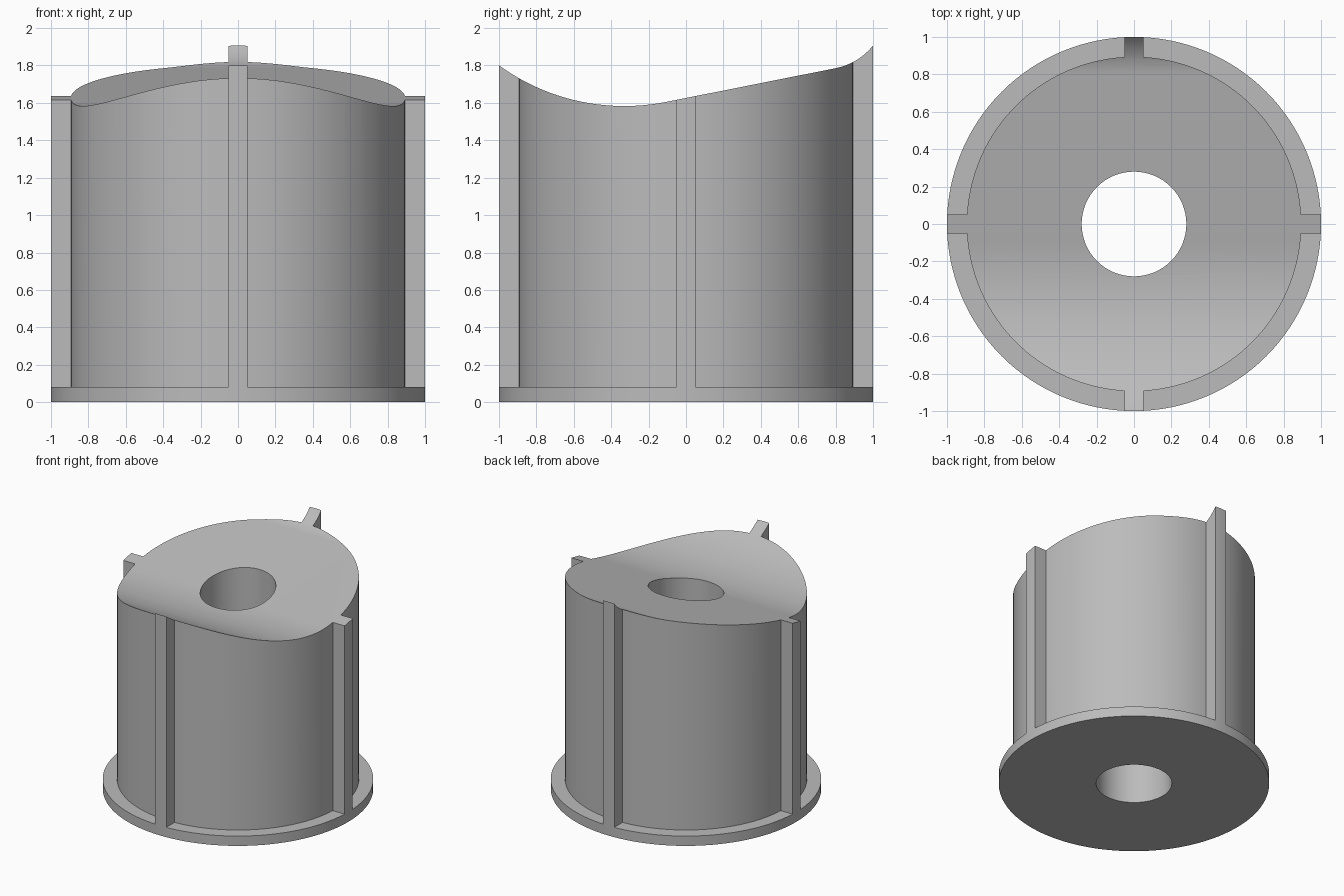
import bpy, bmesh
from math import sin, cos, pi, asin, sqrt
from mathutils import Vector

cube = bpy.data.objects.get("Cube")
if cube:
    bpy.data.objects.remove(cube, do_unlink=True)

OUTER, CORE, HOLE = 1.0, 0.894, 0.28
RIB, FLANGE = 0.052, 0.08

grey = bpy.data.materials.new("plain grey")
grey.use_nodes = True
grey.diffuse_color = (0.5, 0.5, 0.5, 1)
grey.node_tree.nodes["Principled BSDF"].inputs["Base Color"].default_value = (0.5, 0.5, 0.5, 1)


def prism(name, points, sweep):
    """Solid made by sweeping a closed outline along a vector."""
    bm = bmesh.new()
    face = bm.faces.new([bm.verts.new(p) for p in points])
    swept = bmesh.ops.extrude_face_region(bm, geom=[face])["geom"]
    bmesh.ops.translate(bm, vec=Vector(sweep),
                        verts=[v for v in swept if isinstance(v, bmesh.types.BMVert)])
    bmesh.ops.recalc_face_normals(bm, faces=bm.faces)
    mesh = bpy.data.meshes.new(name)
    bm.to_mesh(mesh)
    bm.free()
    mesh.materials.append(grey)
    obj = bpy.data.objects.new(name, mesh)
    bpy.context.collection.objects.link(obj)
    return obj


def circle(radius, z, sides):
    return [(radius * cos(2 * pi * i / sides), radius * sin(2 * pi * i / sides), z)
            for i in range(sides)]


def top_height(y):
    """Front hollow, straight slope, then a small upward flick at the back."""
    if y < -0.11:
        return 1.583 + 1.14 - sqrt(1.14 ** 2 - (y + 0.33) ** 2)
    if y < 0.8:
        return 1.628 + 0.196 * y
    return 2.12 - sqrt(0.341 ** 2 - (y - 0.734) ** 2)


# Full round blank, with every other shape cut from it
body = prism("ribbed_flanged_body", circle(OUTER, 0, 128), (0, 0, 2))
cutters = [prism("bore_cutter", circle(HOLE, -0.5, 64), (0, 0, 3))]

# Sculpted top surface
front = [-1.1 + 0.99 * i / 24 for i in range(25)]
back = [0.8 + 0.24 * i / 12 for i in range(13)]
outline = [(-1.5, y, top_height(y)) for y in front + back]
outline += [(-1.5, 1.04, 2.5), (-1.5, -1.1, 2.5)]
cutters.append(prism("top_cutter", outline, (3, 0, 0)))

# Four pockets leave the core, the ribs and the bottom flange
start = asin(RIB / CORE)
for quarter in range(4):
    turn = quarter * pi / 2
    arc = [start + (pi / 2 - 2 * start) * i / 32 for i in range(33)]
    flat = [(CORE * cos(a), CORE * sin(a)) for a in arc]
    flat += [(RIB, 1.3), (1.3, 1.3), (1.3, RIB)]
    points = [(x * cos(turn) - y * sin(turn), x * sin(turn) + y * cos(turn), FLANGE)
              for x, y in flat]
    cutters.append(prism("pocket_cutter", points, (0, 0, 2.5)))

for cutter in cutters:
    cutter.hide_render = True
    mod = body.modifiers.new(cutter.name, 'BOOLEAN')
    mod.operation = 'DIFFERENCE'
    mod.solver = 'EXACT'
    mod.object = cutter

# Bake the cuts and drop the cutters
bpy.context.view_layer.update()
baked = bpy.data.meshes.new_from_object(
    body.evaluated_get(bpy.context.evaluated_depsgraph_get()))
body.modifiers.clear()
body.data = baked
for cutter in cutters:
    bpy.data.objects.remove(cutter, do_unlink=True)

bpy.ops.object.select_all(action='DESELECT')
body.select_set(True)
bpy.context.view_layer.objects.active = body
bpy.ops.object.shade_smooth_by_angle(angle=0.4)
